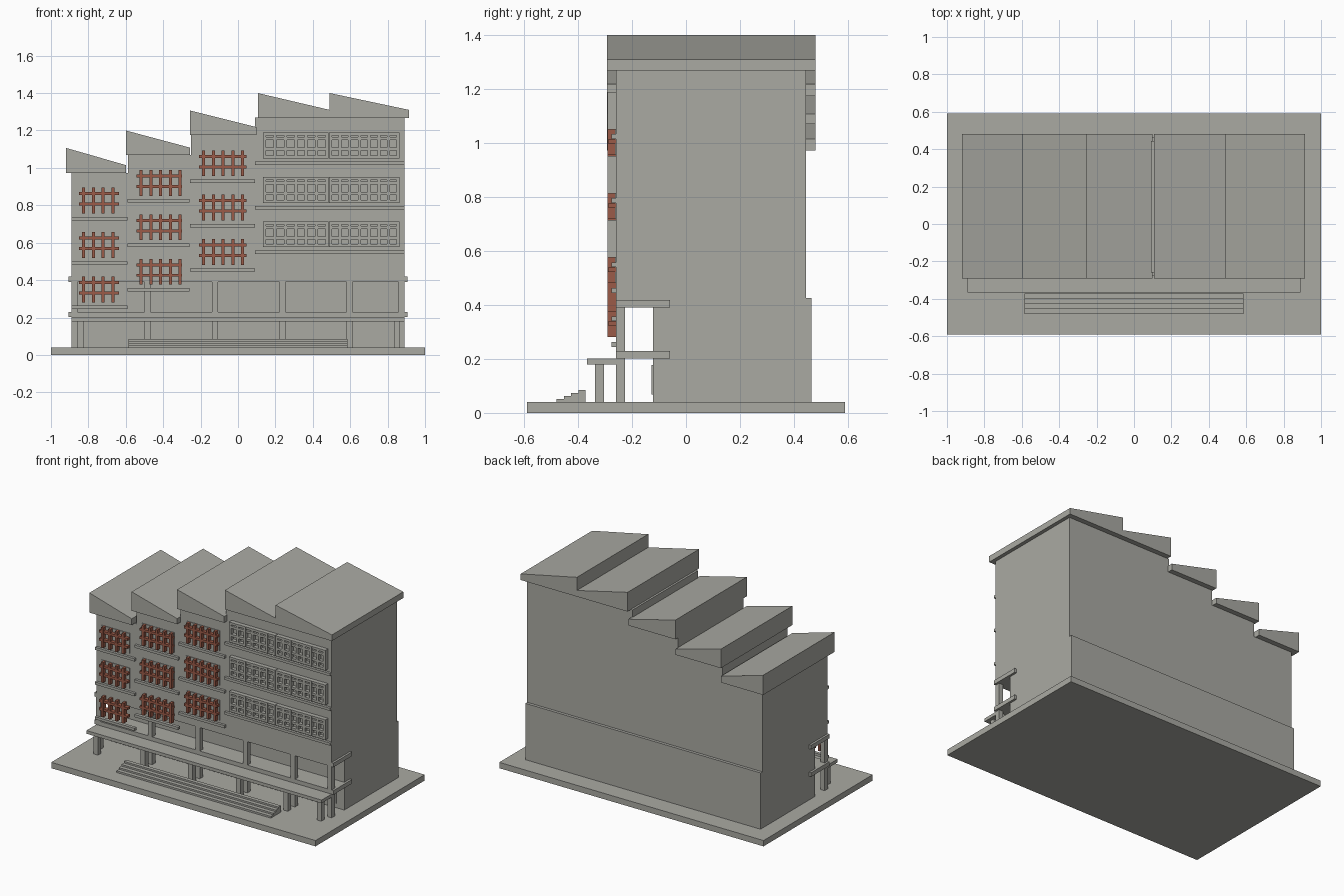
import bpy, bmesh

if "Cube" in bpy.data.objects:
    bpy.data.objects.remove(bpy.data.objects["Cube"])


def material(name, rgb):
    m = bpy.data.materials.new(name)
    m.diffuse_color = (*rgb, 1)
    m.use_nodes = True
    m.node_tree.nodes["Principled BSDF"].inputs["Base Color"].default_value = m.diffuse_color
    return m


CONCRETE = material("concrete grey", (0.40, 0.40, 0.365))
BRICK = material("brick red", (0.33, 0.105, 0.065))


def finish(name, bm, mat):
    bmesh.ops.recalc_face_normals(bm, faces=bm.faces)
    me = bpy.data.meshes.new(name)
    bm.to_mesh(me)
    bm.free()
    me.materials.append(mat)
    ob = bpy.data.objects.new(name, me)
    bpy.context.collection.objects.link(ob)
    return ob


def boxes(name, items, mat=CONCRETE):
    """Boxes given as (x0, x1, y0, y1, z0, z1), gathered in one object."""
    bm = bmesh.new()
    for x0, x1, y0, y1, z0, z1 in items:
        vs = bmesh.ops.create_cube(bm, size=1)["verts"]
        for v in vs:
            v.co = (x1 if v.co.x > 0 else x0,
                    y1 if v.co.y > 0 else y0,
                    z1 if v.co.z > 0 else z0)
    return finish(name, bm, mat)


def prism(name, profile, a, b, axis):
    """Extrude a closed profile along x (profile y,z) or y (profile x,z)."""
    bm = bmesh.new()
    place = (lambda p, t: (t, *p)) if axis == "x" else (lambda p, t: (p[0], t, p[1]))
    front = [bm.verts.new(place(p, a)) for p in profile]
    back = [bm.verts.new(place(p, b)) for p in profile]
    bm.faces.new(front)
    bm.faces.new(back[::-1])
    n = len(profile)
    for i in range(n):
        j = (i + 1) % n
        bm.faces.new((front[i], front[j], back[j], back[i]))
    return finish(name, bm, CONCRETE)


# Ground plate and entrance steps
boxes("ground_plate", [(-1, 1, -0.59, 0.59, 0, 0.04)])
steps = [(-0.48, 0.04)]
for i in range(4):
    y, z = -0.48 + 0.027 * i, 0.052 + 0.011 * i
    steps += [(y, z), (y + 0.027, z)]
steps.append((-0.372, 0.04))
prism("entrance_steps", steps, -0.585, 0.585, "x")

# Recessed ground storeys
boxes("ground_block", [(-0.89, 0.89, -0.122, 0.465, 0.04, 0.425)])

# Stepped upper body as one silhouette
prism("upper_body", [(-0.89, 0.4), (0.89, 0.4), (0.89, 1.27), (0.092, 1.27),
                     (0.092, 1.175), (-0.252, 1.175), (-0.252, 1.07),
                     (-0.588, 1.07), (-0.588, 0.972), (-0.89, 0.972)],
      -0.26, 0.445, "y")

# Sawtooth roofs: x start, x end, base, low eave, ridge
ROOFS = [(-0.92, -0.6, 0.972, 1.015, 1.107), (-0.6, -0.256, 1.07, 1.108, 1.2),
         (-0.256, 0.1, 1.175, 1.218, 1.307), (0.106, 0.49, 1.268, 1.31, 1.4),
         (0.49, 0.915, 1.268, 1.31, 1.4)]
for i, (x0, x1, base, low, top) in enumerate(ROOFS):
    prism(f"sawtooth_roof_{i + 1}", [(x0, base), (x1, base), (x1, low), (x0, top)],
          -0.292, 0.48, "y")

# Gallery floors and front canopy
boxes("gallery_slabs", [(-0.905, 0.905, -0.26, -0.06, z, z + 0.028) for z in (0.202, 0.39)])
boxes("canopy", [(-0.89, 0.89, -0.367, -0.25, 0.18, 0.202)])

# Columns
INNER = [-0.483, -0.123, 0.237, 0.597]
boxes("gallery_columns", [(x - 0.016, x + 0.016, -0.26, -0.226, 0.04, 0.4)
                          for x in [-0.875] + INNER + [0.875]])
boxes("canopy_columns", [(x - 0.017, x + 0.017, -0.338, -0.304, 0.04, 0.185)
                         for x in [-0.84] + INNER + [0.85]])

# Shallow panels on the ground wall
boxes("ground_panels", [(x, x + 0.285, -0.127, -0.121, 0.068, 0.178)
                        for x in (-0.82, -0.46, -0.1, 0.26)]
      + [(0.62, 0.83, -0.127, -0.121, 0.068, 0.178)])

# Window bays: ledge start/end, lowest ledge z, grids (start, end, first bar, bar count)
BAYS = [("bay_1", -0.89, -0.59, 0.245, [(-0.85, -0.635, 0.025, 4)], BRICK),
        ("bay_2", -0.59, -0.26, 0.34, [(-0.542, -0.3, 0.024, 5)], BRICK),
        ("bay_3", -0.256, 0.09, 0.445, [(-0.208, 0.045, 0.024, 5)], BRICK),
        ("bay_4", 0.09, 0.89, 0.54, [(0.135, 0.483, 0.008, 7), (0.486, 0.864, 0.008, 8)], CONCRETE)]
BAR = 0.008
for name, a, b, z0, grids, mat in BAYS:
    ledges, bars, panes = [], [], []
    for floor in range(3):
        z = z0 + 0.2375 * floor
        ledges.append((a, b, -0.277, -0.255, z, z + 0.018))
        lo, hi = z + 0.036, z + 0.174
        for g0, g1, first, count in grids:
            if mat is BRICK:
                pitch = 0.052
            else:
                pitch = (g1 - g0 - 2 * first) / (count - 1)
            # upright fins
            for k in range(count):
                x = g0 + first + pitch * k
                bars.append((x - BAR, x + BAR, -0.29, -0.258, lo, hi))
            # cross bars
            heights = [lo + 0.05, lo + 0.106]
            if mat is CONCRETE:
                heights = [lo + BAR] + heights + [hi - BAR]
            for h in heights:
                bars.append((g0, g1, -0.289, -0.258, h - BAR, h + BAR))
            # thin pane behind the grid where there is wall
            if lo > 0.4:
                panes.append((g0, g1, -0.264, -0.257, lo, hi))
    boxes(name + "_ledges", ledges)
    boxes(name + "_sunscreens", bars, mat)
    boxes(name + "_panes", panes)
